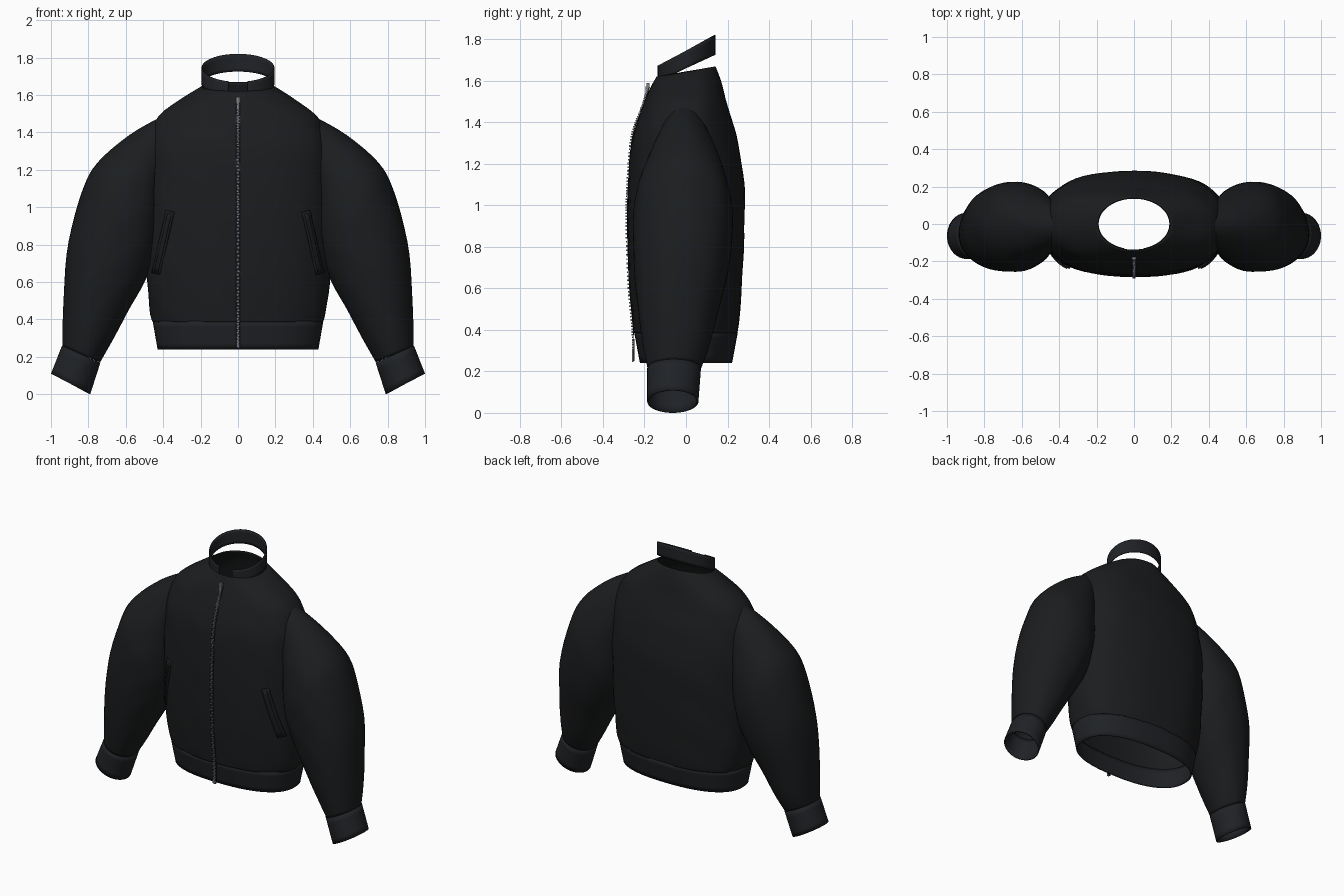
import bpy, bmesh, math
from mathutils import Vector, Matrix
from mathutils.bvhtree import BVHTree

if "Cube" in bpy.data.objects:
    bpy.data.objects.remove(bpy.data.objects["Cube"])


def material(name, rgb):
    m = bpy.data.materials.new(name)
    m.diffuse_color = (*rgb, 1)
    m.use_nodes = True
    m.node_tree.nodes["Principled BSDF"].inputs["Base Color"].default_value = m.diffuse_color
    return m


FABRIC = material("black_fabric", (0.011, 0.012, 0.013))
RIB = material("rib_knit", (0.014, 0.016, 0.019))
METAL = material("metal", (0.22, 0.22, 0.23))


def finish(name, bm, mat, mirror=False, thick=0, offset=-1):
    me = bpy.data.meshes.new(name)
    bmesh.ops.recalc_face_normals(bm, faces=bm.faces)
    bm.to_mesh(me)
    bm.free()
    ob = bpy.data.objects.new(name, me)
    bpy.context.collection.objects.link(ob)
    me.materials.append(mat)
    if thick:
        mod = ob.modifiers.new("thickness", 'SOLIDIFY')
        mod.thickness, mod.offset = thick, offset
    if mirror:
        ob.modifiers.new("mirror", 'MIRROR').use_clip = False
    bpy.ops.object.select_all(action='DESELECT')
    ob.select_set(True)
    bpy.context.view_layer.objects.active = ob
    bpy.ops.object.shade_smooth_by_angle(angle=math.radians(40))
    return ob


def spline(rows, steps):
    """Catmull-Rom interpolation through rows of numbers."""
    out = []
    for i in range(len(rows) - 1):
        p0, p1, p2 = rows[max(i - 1, 0)], rows[i], rows[i + 1]
        p3 = rows[min(i + 2, len(rows) - 1)]
        for k in range(steps):
            t = k / steps
            out.append([0.5 * (2 * b + (c - a) * t + (2 * a - 5 * b + 4 * c - d) * t * t
                               + (3 * b - a - 3 * c + d) * t ** 3)
                        for a, b, c, d in zip(p0, p1, p2, p3)])
    out.append(list(rows[-1]))
    return out


def loft(rows, steps=4, seg=64, gap=0, ripple=0):
    """Skin of superellipse rings. Row: x0, z0, x1, z1 (ends of the ring seen from
    the front), y front, y back, exponent, tilt. gap opens the ring at the front."""
    bm = bmesh.new()
    rings = []
    for x0, z0, x1, z1, yf, yb, n, tilt in spline(rows, steps):
        c = Vector(((x0 + x1) / 2, (yf + yb) / 2, (z0 + z1) / 2))
        u = Vector(((x1 - x0) / 2, 0, (z1 - z0) / 2))
        v = Vector((0, 1, tilt)) * (yb - yf) / 2
        ring = []
        for j in range(seg + (1 if gap else 0)):
            a = -math.pi / 2 + gap + j / seg * (2 * math.pi - 2 * gap)
            ca, sa = math.cos(a), math.sin(a)
            p = math.copysign(abs(ca) ** (2 / n), ca) * u + math.copysign(abs(sa) ** (2 / n), sa) * v
            p *= 1 + ripple * math.sin(7 * a + 9 * c.z) * math.sin(13 * c.z + 3 * ca)
            ring.append(bm.verts.new(c + p))
        rings.append(ring)
    for r, s in zip(rings, rings[1:]):
        for j in range(seg):
            k = (j + 1) % len(r)
            bm.faces.new((r[j], r[k], s[k], s[j]))
    return bm


def level(z, rx, yf, yb, n=2.4, tilt=0):
    return (-rx, z, rx, z, yf, yb, n, tilt)


# body
bm = loft([level(0.385, 0.455, -0.25, 0.25), level(0.45, 0.472, -0.258, 0.258),
           level(0.65, 0.492, -0.275, 0.272), level(0.9, 0.50, -0.283, 0.281),
           level(1.1, 0.50, -0.28, 0.28), level(1.3, 0.49, -0.265, 0.25),
           level(1.42, 0.46, -0.23, 0.218), level(1.5, 0.41, -0.20, 0.195),
           level(1.58, 0.30, -0.172, 0.17, 2.2, 0.08),
           level(1.645, 0.193, -0.142, 0.142, 2, 0.17)], ripple=0.01)
body_surface = BVHTree.FromBMesh(bm)
finish("body", bm, FABRIC, thick=0.006)

# hem band
finish("hem_band", loft([level(0.24, 0.43, -0.222, 0.222), level(0.39, 0.456, -0.25, 0.25)]),
       RIB, thick=0.008)

# stand collar, open at the front
finish("collar", loft([level(1.66, 0.195, -0.141, 0.141, 2, 0.46),
                       level(1.745, 0.195, -0.141, 0.141, 2, 0.53)], gap=math.radians(15)),
       RIB, thick=0.006)

# sleeves
finish("sleeves", loft([(0.44, 1.0, 0.40, 1.49, -0.13, 0.11, 2, 0),
                        (0.42, 0.85, 0.58, 1.385, -0.20, 0.18, 2, 0),
                        (0.44, 0.75, 0.75, 1.24, -0.248, 0.22, 2.1, 0),
                        (0.465, 0.67, 0.83, 1.09, -0.255, 0.225, 2.1, 0),
                        (0.52, 0.56, 0.905, 0.82, -0.25, 0.205, 2.1, 0),
                        (0.60, 0.42, 0.93, 0.56, -0.23, 0.155, 2.1, 0),
                        (0.68, 0.27, 0.938, 0.36, -0.205, 0.11, 2, 0),
                        (0.738, 0.17, 0.938, 0.257, -0.185, 0.07, 2, 0)], seg=48, ripple=0.008),
       FABRIC, mirror=True, thick=0.006)

# cuffs
finish("cuffs", loft([(0.736, 0.168, 0.941, 0.259, -0.187, 0.072, 2, 0),
                      (0.79, 0.0, 1.0, 0.11, -0.187, 0.06, 2, 0)], seg=48),
       RIB, mirror=True, thick=0.008)


# pocket welts, laid onto the body
def welt(name, half_width, shrink, lift):
    bm = bmesh.new()
    top, bottom = Vector((0.362, 0.978)), Vector((0.438, 0.645))
    along = (bottom - top).normalized()
    side = Vector((-along.y, along.x))
    grid = []
    for i in range(13):
        row = []
        for j in range(5):
            p = (top + along * shrink).lerp(bottom - along * shrink, i / 12) \
                + side * half_width * (j / 2 - 1)
            hit, normal, _, _ = body_surface.ray_cast(Vector((p.x, -1, p.y)), Vector((0, 1, 0)))
            row.append(bm.verts.new(hit + Vector((0, -lift, 0))))
        grid.append(row)
    for r, s in zip(grid, grid[1:]):
        for j in range(4):
            bm.faces.new((r[j], r[j + 1], s[j + 1], s[j]))
    finish(name, bm, FABRIC, mirror=True, thick=0.012, offset=0)


welt("pocket_welts", 0.021, 0, 0.004)
welt("pocket_flaps", 0.009, 0.012, 0.012)

# zip: tape and teeth following the front line
path = spline([(-0.182, 1.57), (-0.215, 1.47), (-0.264, 1.33), (-0.284, 1.1), (-0.288, 0.9),
               (-0.279, 0.62), (-0.259, 0.39), (-0.256, 0.25)], 14)
tape, teeth = bmesh.new(), bmesh.new()
previous = None
for i, (y, z) in enumerate(path):
    pair = [tape.verts.new((x, y + 0.004, z)) for x in (-0.012, 0.012)]
    if previous:
        tape.faces.new((previous[0], previous[1], pair[1], pair[0]))
    previous = pair
    bmesh.ops.create_cube(teeth, size=1, matrix=Matrix.Translation((0.003 * (-1) ** i, y, z))
                          @ Matrix.Diagonal((0.012, 0.007, 0.008, 1)))
finish("zip_tape", tape, FABRIC, thick=0.004)
finish("zip_teeth", teeth, METAL)

# zip slider with hanging tab
bm = bmesh.new()
for size, at in (((0.022, 0.014, 0.03), (0, -0.184, 1.575)), ((0.013, 0.005, 0.045), (0, -0.192, 1.55))):
    bmesh.ops.create_cube(bm, size=1, matrix=Matrix.Translation(at) @ Matrix.Diagonal((*size, 1)))
finish("zip_slider", bm, METAL)
